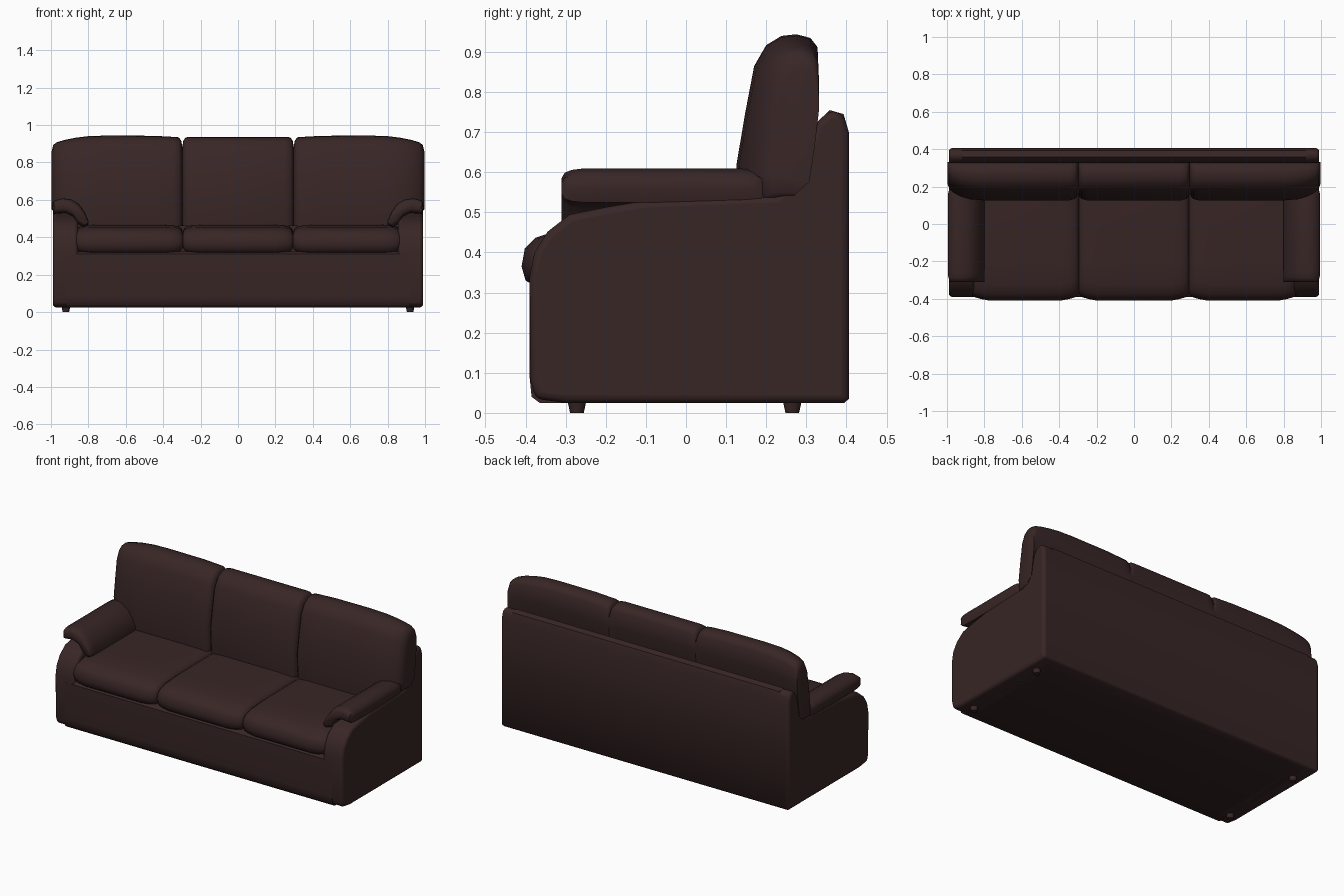
import bpy, bmesh, math

if "Cube" in bpy.data.objects:
    bpy.data.objects.remove(bpy.data.objects["Cube"])

leather = bpy.data.materials.new("dark brown leather")
leather.diffuse_color = (0.04, 0.019, 0.019, 1)
leather.use_nodes = True
leather.node_tree.nodes["Principled BSDF"].inputs["Base Color"].default_value = leather.diffuse_color


def loft(name, rings, bevel=0, segs=3, smooth=50):
    """Skin a list of equal-length point rings, cap the ends, optionally bevel."""
    bm = bmesh.new()
    vs = [[bm.verts.new(p) for p in r] for r in rings]
    n = len(rings[0])
    for a, b in zip(vs, vs[1:]):
        for i in range(n):
            j = (i + 1) % n
            bm.faces.new((a[i], a[j], b[j], b[i]))
    bm.faces.new(vs[0])
    bm.faces.new(vs[-1])
    bmesh.ops.recalc_face_normals(bm, faces=bm.faces)
    me = bpy.data.meshes.new(name)
    bm.to_mesh(me)
    bm.free()
    ob = bpy.data.objects.new(name, me)
    bpy.context.collection.objects.link(ob)
    me.materials.append(leather)
    if bevel:
        m = ob.modifiers.new("bevel", 'BEVEL')
        m.width, m.segments = bevel, segs
        m.limit_method, m.angle_limit = 'ANGLE', math.radians(50)
    bpy.ops.object.select_all(action='DESELECT')
    bpy.context.view_layer.objects.active = ob
    ob.select_set(True)
    bpy.ops.object.shade_smooth_by_angle(angle=math.radians(smooth))
    return ob


def prism_x(name, prof, x0, x1, bevel):
    return loft(name, [[(x, y, z) for y, z in prof] for x in (x0, x1)], bevel)


# body: base, back panel, side panels
prism_x("base", [(-.365, .025), (-.385, .04), (-.39, .09), (-.39, .31), (-.37, .325),
                 (.38, .325), (.38, .025)], -.92, .92, 0)
back_top = [(.30, .65), (.322, .72), (.358, .755), (.393, .745), (.406, .70)]
prism_x("back_panel", [(.30, .025)] + back_top + [(.406, .035), (.395, .025)], -.92, .92, 0)
side = [(-.30, .025), (-.375, .035), (-.388, .08), (-.39, .34), (-.378, .40), (-.345, .452),
        (-.29, .495), (-.20, .513), (-.10, .53), (.225, .543), (.265, .58)] + back_top + \
       [(.406, .035), (.395, .025)]
for s, tag in ((-1, "left"), (1, "right")):
    prism_x("side_panel_" + tag, side, s * .855, s * .99, .022)

# arm pads that roll over the side panels
pad = [(.985, .595), (.94, .609), (.89, .602), (.85, .578), (.82, .535), (.80, .49), (.80, .465),
       (.83, .455), (.86, .475), (.88, .51), (.92, .53), (.985, .525), (.995, .56)]
cx, cz = .90, .565
for s, tag in ((-1, "left"), (1, "right")):
    rings = []
    for y, k in ((-.31, .045), (-.303, .02), (-.285, .006), (-.26, 0),
                 (.14, 0), (.17, .006), (.187, .02), (.195, .04)):
        ring = []
        for i, (x, z) in enumerate(pad):
            # shrink each ring towards the middle of the pad thickness
            f = k / .075
            ox, oz = pad[(12 - i + 12) % 13]
            mx, mz = (x + ox) / 2, (z + oz) / 2
            if i in (6, 12):
                mx, mz = cx, z
                f *= .3
            ring.append((s * (x + (mx - x) * f), y, z + (mz - z) * f))
        rings.append(ring)
    loft("arm_pad_" + tag, rings, smooth=60)

# seat cushions
seat = [(-.375, .315), (-.40, .33), (-.41, .365), (-.402, .41), (-.375, .437), (-.32, .455),
        (-.20, .465), (.20, .468), (.20, .315)]
ends = [(0, .94, .55), (.006, .955, .75), (.02, .97, .88), (.05, .985, .97), (.10, 1, 1)]
for i, (x0, x1) in enumerate(((-.87, -.295), (-.295, .295), (.295, .87))):
    st = [(x0 + d, a, b) for d, a, b in ends] + [(x1 - d, a, b) for d, a, b in reversed(ends)]
    loft("seat_cushion_%d" % (i + 1),
         [[(x, .2 + (y - .2) * a, .385 + (z - .385) * b) for y, z in seat] for x, a, b in st],
         smooth=60)

# back cushions: stations are (x, depth scale, height scale, lowest z)
cush = [(.135, .46), (.126, .62), (.148, .75), (.17, .865), (.20, .917), (.238, .94), (.275, .944),
        (.31, .935), (.328, .912), (.332, .82), (.312, .70), (.29, .60), (.24, .50), (.22, .46)]


def back_cushion(name, stations):
    loft(name, [[(x, .332 - (.332 - y) * a, max(lo, .46 + (z - .46) * b)) for y, z in cush]
                for x, a, b, lo in stations], smooth=60)


inner = [(.298, .80, .88, .46), (.292, .90, .945, .46), (.28, .96, .98, .46), (.25, 1, .985, .46)]
back_cushion("back_cushion_middle",
             [(-x, a, b, l) for x, a, b, l in inner] + inner[::-1])
for s, tag in ((-1, "left"), (1, "right")):
    st = [(.596 - x, a, b, l) for x, a, b, l in inner]
    st += [(.45, 1, .997, .46), (.70, 1, 1, .46), (.80, 1, .993, .46), (.87, .97, .975, .47),
           (.93, .89, .95, .50), (.97, .78, .925, .53), (.988, .69, .895, .54),
           (.996, .58, .83, .55)]
    back_cushion("back_cushion_" + tag, [(s * x, a, b, l) for x, a, b, l in st])

# small tapered feet
for s in (-1, 1):
    for y in (-.272, .265):
        bpy.ops.mesh.primitive_cone_add(vertices=16, radius1=.017, radius2=.024, depth=.032,
                                        location=(s * .92, y, .016))
        ob = bpy.context.object
        ob.name = "foot"
        ob.data.materials.append(leather)
        bpy.ops.object.shade_smooth_by_angle()
